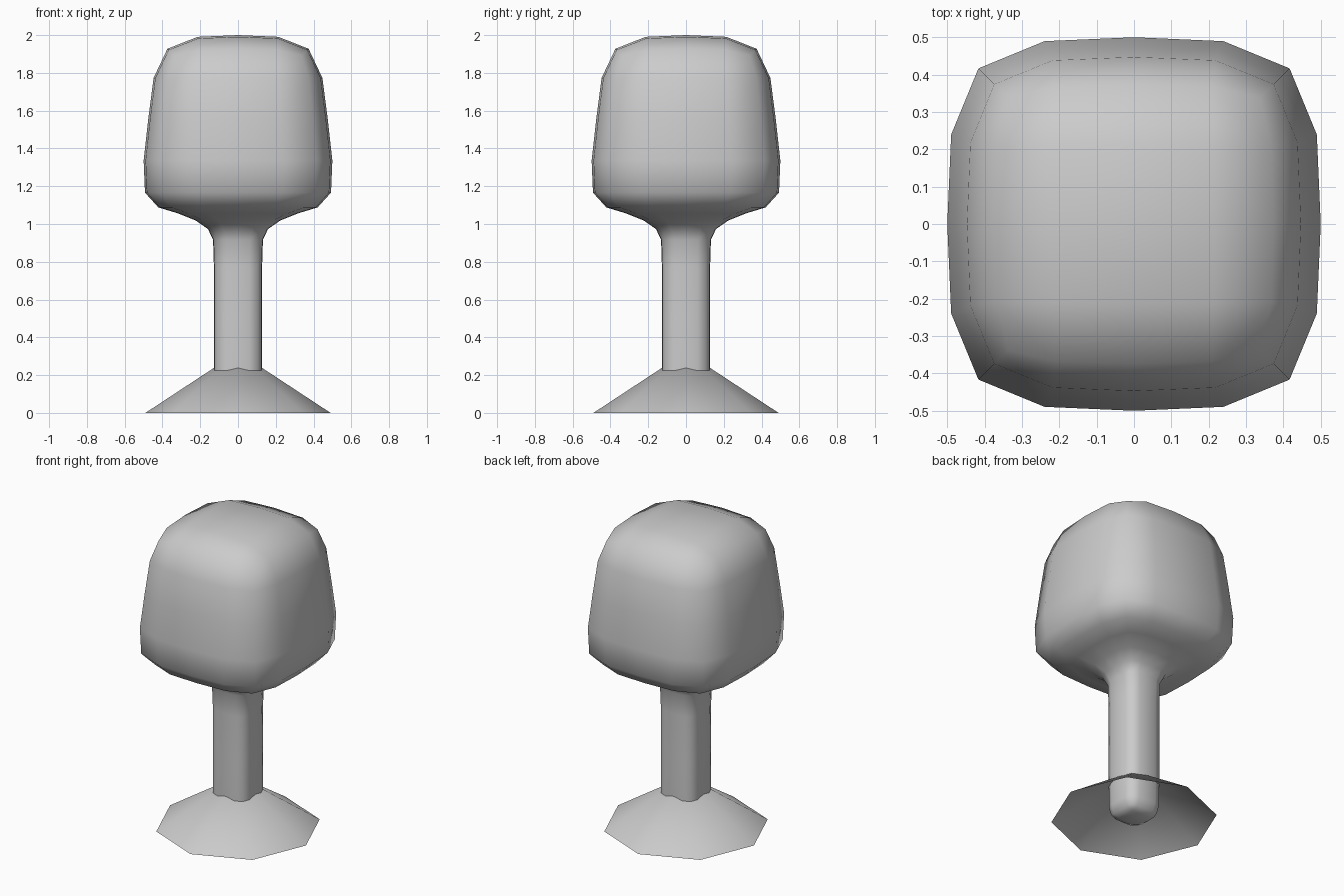
import bpy, bmesh

if "Cube" in bpy.data.objects:
    bpy.data.objects.remove(bpy.data.objects["Cube"])

# Square ring with edge midpoints: eight directions
SQUARE = [(1, 0), (1, 1), (0, 1), (-1, 1), (-1, 0), (-1, -1), (0, -1), (1, -1)]

# Cage profile (half width, height), from the stem foot up to the head top
PROFILE = [(.126, 0), (.126, .12), (.126, .89), (.128, .97), (.306, 1.07),
           (.54, 1.09), (.46, 1.566), (.44, 2.0)]


def add_object(name, bm):
    bmesh.ops.recalc_face_normals(bm, faces=bm.faces)
    for f in bm.faces:
        f.smooth = True
    me = bpy.data.meshes.new(name)
    bm.to_mesh(me)
    bm.free()
    ob = bpy.data.objects.new(name, me)
    bpy.context.collection.objects.link(ob)
    return ob


# Head and stem: one lofted cage rounded by subdivision
bm = bmesh.new()
rings = [[bm.verts.new((1.01 * w * x, 1.01 * w * y, z)) for x, y in SQUARE]
         for w, z in PROFILE]
for a, b in zip(rings, rings[1:]):
    for i in range(8):
        j = (i + 1) % 8
        bm.faces.new((a[i], a[j], b[j], b[i]))
for ring, (w, z) in ((rings[0], PROFILE[0]), (rings[-1], PROFILE[-1])):
    centre = bm.verts.new((0, 0, z))
    for i in range(0, 8, 2):
        bm.faces.new((ring[i], ring[i + 1], ring[(i + 2) % 8], centre))
body = add_object("head_and_stem", bm)
sub = body.modifiers.new("rounding", 'SUBSURF')
sub.levels = sub.render_levels = 1
sub.use_limit_surface = True

# Base: open eight-sided cone with corners on the axes
bm = bmesh.new()
bmesh.ops.create_cone(bm, cap_ends=False, segments=8, radius1=.49, radius2=0, depth=.322)
bmesh.ops.remove_doubles(bm, verts=bm.verts, dist=1e-4)
bmesh.ops.translate(bm, verts=bm.verts, vec=(0, 0, .161))
add_object("base", bm)
